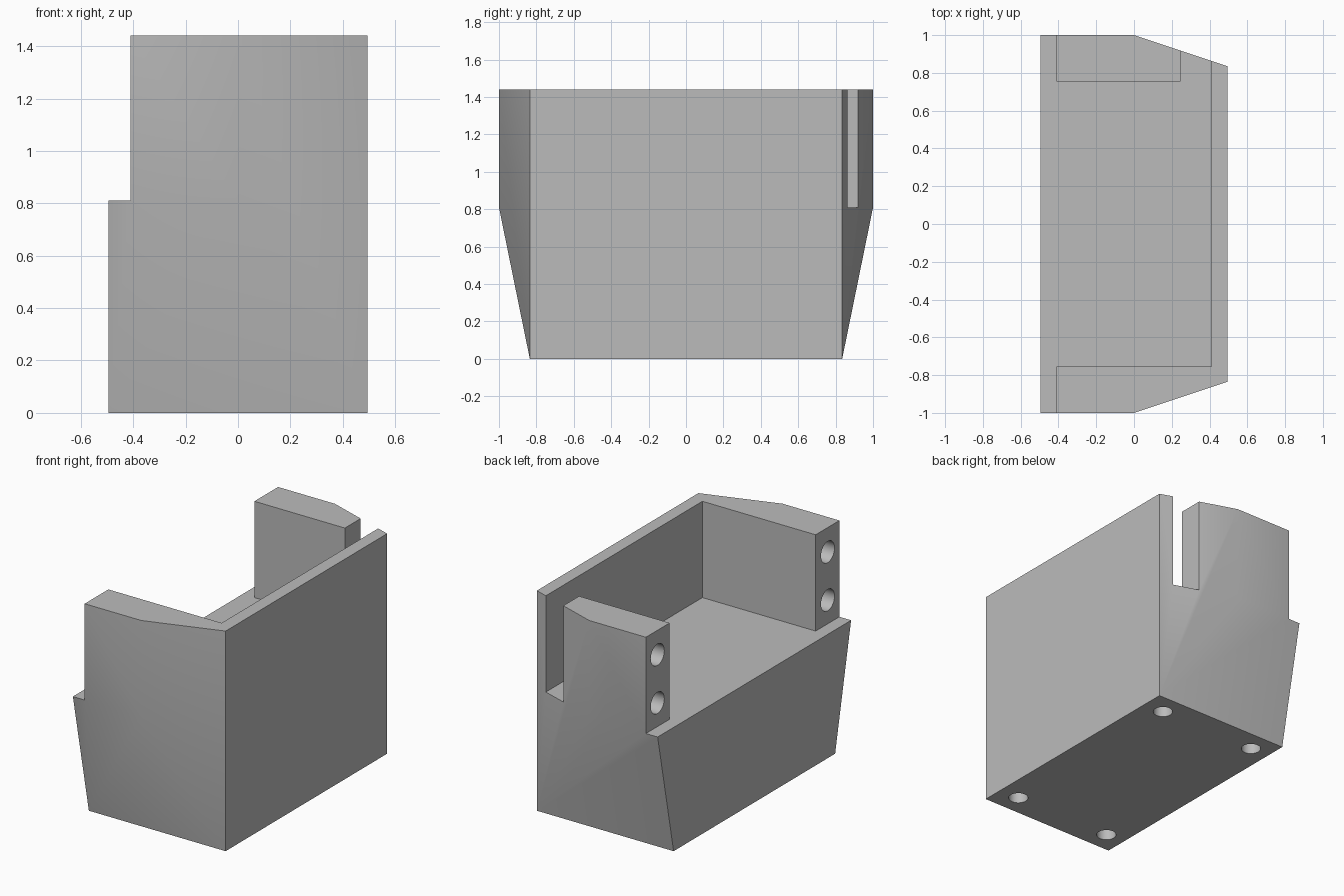
import bpy, bmesh, math
from mathutils import Matrix, Vector

if "Cube" in bpy.data.objects:
    bpy.data.objects.remove(bpy.data.objects["Cube"], do_unlink=True)

grey = bpy.data.materials.new("plain grey")
grey.use_nodes = True
colour = (0.5, 0.5, 0.5, 1)
grey.diffuse_color = colour
grey.node_tree.nodes["Principled BSDF"].inputs["Base Color"].default_value = colour

# Main dimensions
BACK, FRONT = 0.495, -0.495      # long panel side and open side in x
END, CORNER = 1.0, 0.835         # half length in the middle and at the panel
FLOOR, TOP = 0.81, 1.44
INNER = 0.41                     # cavity face of the panel, and cheek ends


def make_object(name, bm):
    bmesh.ops.recalc_face_normals(bm, faces=bm.faces)
    mesh = bpy.data.meshes.new(name)
    bm.to_mesh(mesh)
    bm.free()
    mesh.materials.append(grey)
    obj = bpy.data.objects.new(name, mesh)
    bpy.context.collection.objects.link(obj)
    return obj


def cut(body, cutter):
    bpy.context.view_layer.objects.active = body
    mod = body.modifiers.new("cut", 'BOOLEAN')
    mod.operation = 'DIFFERENCE'
    mod.solver = 'EXACT'
    mod.object = cutter
    bpy.ops.object.modifier_apply(modifier=mod.name)
    bpy.data.objects.remove(cutter, do_unlink=True)


def hole_cutter(start, axis, radius, depth):
    # Cylinder starting just outside the surface and sunk along the axis
    axis = Vector(axis)
    bm = bmesh.new()
    turn = axis.to_track_quat('Z', 'Y').to_matrix().to_4x4()
    place = Matrix.Translation(Vector(start) + axis * (depth / 2 - 0.02))
    bmesh.ops.create_cone(bm, cap_ends=True, segments=32, radius1=radius,
                          radius2=radius, depth=depth + 0.04, matrix=place @ turn)
    return make_object("hole_cutter", bm)


# Solid outer shell: tapered foot below, prism with slanted corners above
bm = bmesh.new()
for s in (-1, 1):
    for x in (FRONT, BACK):
        bm.verts.new((x, s * CORNER, 0))
    for z in (FLOOR, TOP):
        for x, y in ((FRONT, END), (0, END), (BACK, CORNER)):
            bm.verts.new((x, s * y, z))
bmesh.ops.convex_hull(bm, input=bm.verts)
bmesh.ops.dissolve_limit(bm, angle_limit=math.radians(1),
                         verts=bm.verts, edges=bm.edges)
body = make_object("bracket_body", bm)

# Cavity, open side and end slot as one extruded plan
plan = [(-1, -2), (-INNER, -2), (-INNER, -0.755), (INNER, -0.755), (INNER, 2),
        (0.245, 2), (0.245, 0.755), (-INNER, 0.755), (-INNER, 2), (-1, 2)]
bm = bmesh.new()
face = bm.faces.new([bm.verts.new((x, y, FLOOR)) for x, y in plan])
grown = bmesh.ops.extrude_face_region(bm, geom=[face])["geom"]
bmesh.ops.translate(bm, vec=(0, 0, 1),
                    verts=[v for v in grown if isinstance(v, bmesh.types.BMVert)])
cut(body, make_object("cavity_cutter", bm))

for s in (-1, 1):
    # Screw holes in the cheek ends
    for z in (0.965, 1.28):
        cut(body, hole_cutter((-INNER, s * 0.88, z), (1, 0, 0), 0.07, 0.35))
    # Mounting holes in the underside
    for x in (-0.36, 0.35):
        cut(body, hole_cutter((x, s * 0.695, 0), (0, 0, 1), 0.06, 0.3))

# Soft blend on the gently angled ends, crisp edges elsewhere
bpy.ops.object.select_all(action='DESELECT')
body.select_set(True)
bpy.context.view_layer.objects.active = body
bpy.ops.object.shade_smooth_by_angle(angle=math.radians(30))
